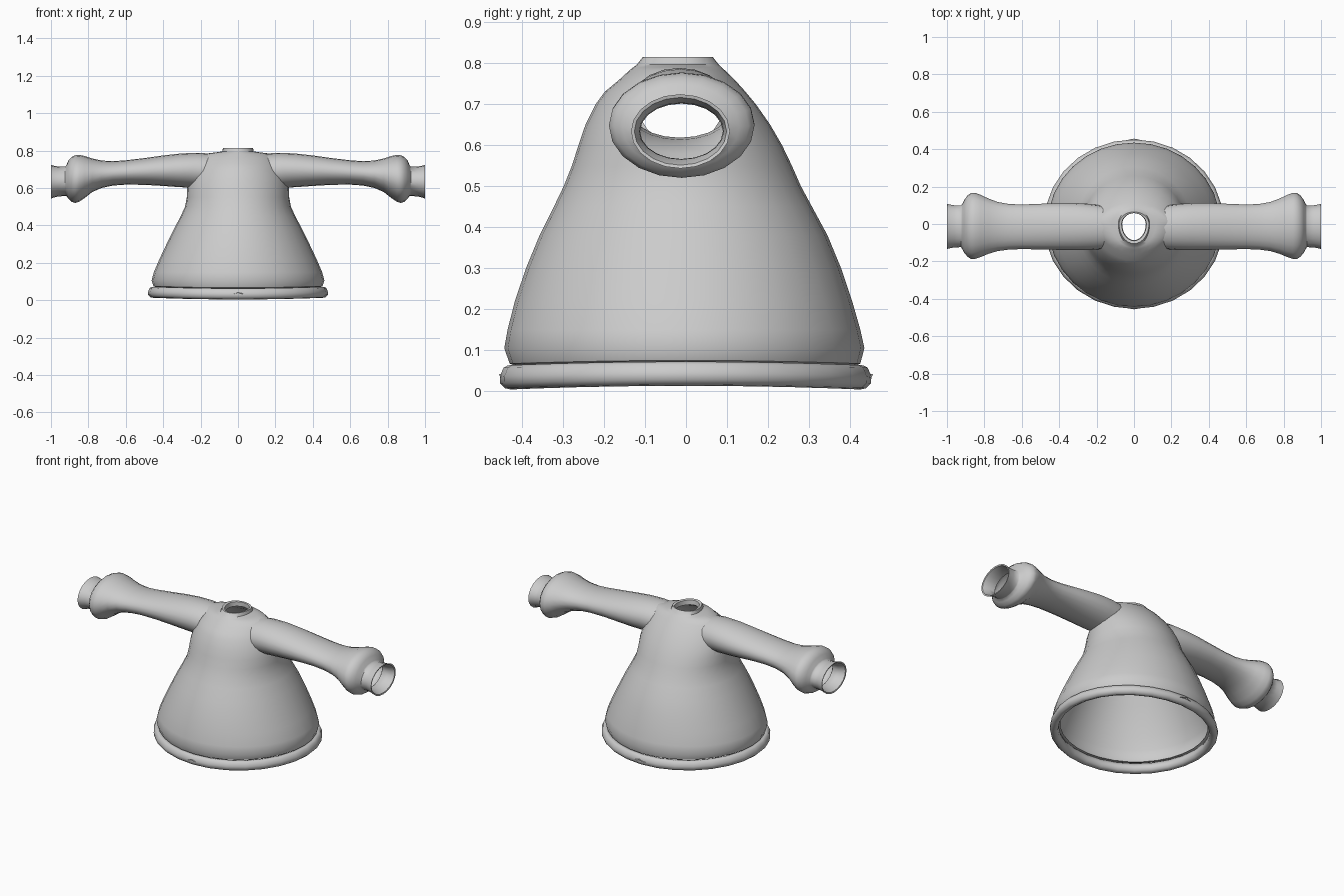
import bpy, bmesh, math

cloth = bpy.data.materials.new("plain grey cloth")
cloth.diffuse_color = (0.6, 0.6, 0.6, 1)


def spow(v, e):
    return math.copysign(abs(v) ** e, v)


def loft(name, rings, close_loop=False, caps=False):
    """Skin a list of equal-length point rings into one object."""
    bm = bmesh.new()
    vs = [[bm.verts.new(p) for p in r] for r in rings]
    n = len(vs[0])
    pairs = list(zip(vs, vs[1:])) + ([(vs[-1], vs[0])] if close_loop else [])
    for a, b in pairs:
        for i in range(n):
            j = (i + 1) % n
            bm.faces.new((a[i], a[j], b[j], b[i]))
    if caps:
        bm.faces.new(vs[0])
        bm.faces.new(vs[-1])
    bmesh.ops.recalc_face_normals(bm, faces=bm.faces)
    me = bpy.data.meshes.new(name)
    bm.to_mesh(me)
    bm.free()
    ob = bpy.data.objects.new(name, me)
    bpy.context.collection.objects.link(ob)
    me.materials.append(cloth)
    return ob


def activate(ob):
    bpy.ops.object.select_all(action='DESELECT')
    ob.select_set(True)
    bpy.context.view_layer.objects.active = ob


def smooth(ob, angle=40):
    activate(ob)
    bpy.ops.object.shade_smooth_by_angle(angle=math.radians(angle))


def flat_ring(z, hx, yf, yb, p=2.0, n=32, dip=0.0):
    """Horizontal ring: half width, front and back reach, roundness."""
    pts = []
    for i in range(n):
        a = 2 * math.pi * i / n
        c, s = spow(math.cos(a), 2 / p), spow(math.sin(a), 2 / p)
        pts.append((hx * c, (yb if s > 0 else yf) * s, z - dip * s * s))
    return pts


# Gown body: double-walled shell, open at hem and neck
outer = [(0.068, 0.435, 0.41, 0.41, 2), (0.075, 0.452, 0.43, 0.425, 2),
         (0.105, 0.462, 0.443, 0.435, 2), (0.15, 0.45, 0.435, 0.425, 2),
         (0.22, 0.42, 0.417, 0.405, 2), (0.30, 0.382, 0.39, 0.378, 2),
         (0.38, 0.343, 0.357, 0.345, 2), (0.45, 0.306, 0.322, 0.307, 2),
         (0.50, 0.283, 0.298, 0.28, 2), (0.55, 0.274, 0.278, 0.258, 2),
         (0.60, 0.272, 0.262, 0.234, 1.95), (0.65, 0.262, 0.245, 0.205, 1.9),
         (0.70, 0.242, 0.22, 0.17, 1.85), (0.73, 0.226, 0.198, 0.145, 1.8),
         (0.76, 0.208, 0.162, 0.118, 1.75), (0.782, 0.185, 0.138, 0.095, 1.75),
         (0.79, 0.12, 0.128, 0.086, 1.9), (0.796, 0.084, 0.12, 0.08, 2),
         (0.815, 0.08, 0.105, 0.065, 2)]
inner = [(0.812, 0.066, 0.09, 0.058, 2), (0.785, 0.063, 0.086, 0.058, 2)]
for z, hx, yf, yb, p in reversed(outer[:-3]):
    inner.append((z - 0.012 if z > 0.74 else z, hx - 0.012, yf - 0.012, yb - 0.012, p))
gown = loft("gown_body",
            [flat_ring(z, hx, yf, yb, p, dip=0.008 if z < 0.08 else 0)
             for z, hx, yf, yb, p in outer + inner], close_loop=True)

# Arm openings through the shoulders
for side in (-1, 1):
    rings = [[(side * x, -0.013 + 0.1 * math.cos(2 * math.pi * i / 20),
               0.685 + 0.08 * math.sin(2 * math.pi * i / 20)) for i in range(20)]
             for x in (0.15, 0.45)]
    cutter = loft("arm_opening_cutter", rings, caps=True)
    cutter.hide_render = True
    activate(gown)
    mod = gown.modifiers.new("arm opening", 'BOOLEAN')
    mod.operation, mod.object, mod.solver = 'DIFFERENCE', cutter, 'EXACT'
    bpy.ops.object.modifier_apply(modifier=mod.name)
    bpy.data.objects.remove(cutter)
smooth(gown)

# Hem band: flattened roll below the skirt
hem_profile = [(0.068, -0.035), (0.072, -0.015), (0.066, -0.004), (0.045, 0.005),
               (0.028, 0.004), (0.016, -0.008), (0.013, -0.022), (0.022, -0.04),
               (0.045, -0.045)]
hem = loft("hem_band", [flat_ring(z, 0.476 + d, 0.449 + d, 0.447 + d, n=28, dip=0.009)
                        for z, d in hem_profile], close_loop=True)
smooth(hem, 60)

# Small pinched tucks at the front and back of the hem
for name, s in (("front_tuck", -1), ("back_tuck", 1)):
    loft(name, [[(-0.045, s * 0.447, 0.032), (0.045, s * 0.447, 0.032), (0, s * 0.447, 0.042)],
                [(-0.02, s * 0.453, 0.034), (0.02, s * 0.453, 0.034), (0, s * 0.456, 0.042)]],
         caps=True)

# Sleeves: x, top, bottom, front, back, slant toward the armpit
sleeve = [(0.15, 0.784, 0.60, -0.135, 0.10, 0.07), (0.21, 0.788, 0.603, -0.14, 0.108, 0.07),
          (0.30, 0.785, 0.606, -0.14, 0.112, 0.03), (0.40, 0.774, 0.611, -0.138, 0.112, 0),
          (0.50, 0.76, 0.617, -0.136, 0.108, 0), (0.60, 0.748, 0.618, -0.134, 0.104, 0),
          (0.67, 0.743, 0.613, -0.137, 0.107, 0), (0.73, 0.747, 0.60, -0.145, 0.118, 0),
          (0.78, 0.758, 0.578, -0.16, 0.137, 0), (0.82, 0.771, 0.546, -0.177, 0.156, 0),
          (0.85, 0.777, 0.526, -0.187, 0.167, 0), (0.87, 0.775, 0.52, -0.188, 0.167, 0),
          (0.89, 0.766, 0.526, -0.175, 0.153, 0), (0.907, 0.748, 0.543, -0.155, 0.13, 0),
          (0.918, 0.72, 0.557, -0.134, 0.108, 0),
          # flared cuff, its rim and its inside
          (0.925, 0.714, 0.557, -0.124, 0.1, 0), (0.96, 0.715, 0.555, -0.125, 0.1, 0),
          (0.985, 0.719, 0.549, -0.13, 0.104, 0), (1.0, 0.724, 0.543, -0.134, 0.107, 0),
          (0.998, 0.716, 0.551, -0.126, 0.099, 0), (0.96, 0.703, 0.565, -0.114, 0.092, 0),
          (0.92, 0.701, 0.566, -0.112, 0.09, 0), (0.912, 0.712, 0.56, -0.122, 0.1, 0)]
for name, side in (("left_sleeve", -1), ("right_sleeve", 1)):
    rings = []
    for x, top, bot, yf, yb, slant in sleeve:
        ring = []
        for i in range(20):
            a = 2 * math.pi * i / 20
            s = math.sin(a)
            ring.append((side * (x + slant * (1 - s) / 2),
                         (yf + yb) / 2 + (yb - yf) / 2 * math.cos(a),
                         (top + bot) / 2 + (top - bot) / 2 * s))
        rings.append(ring)
    smooth(loft(name, rings), 50)
